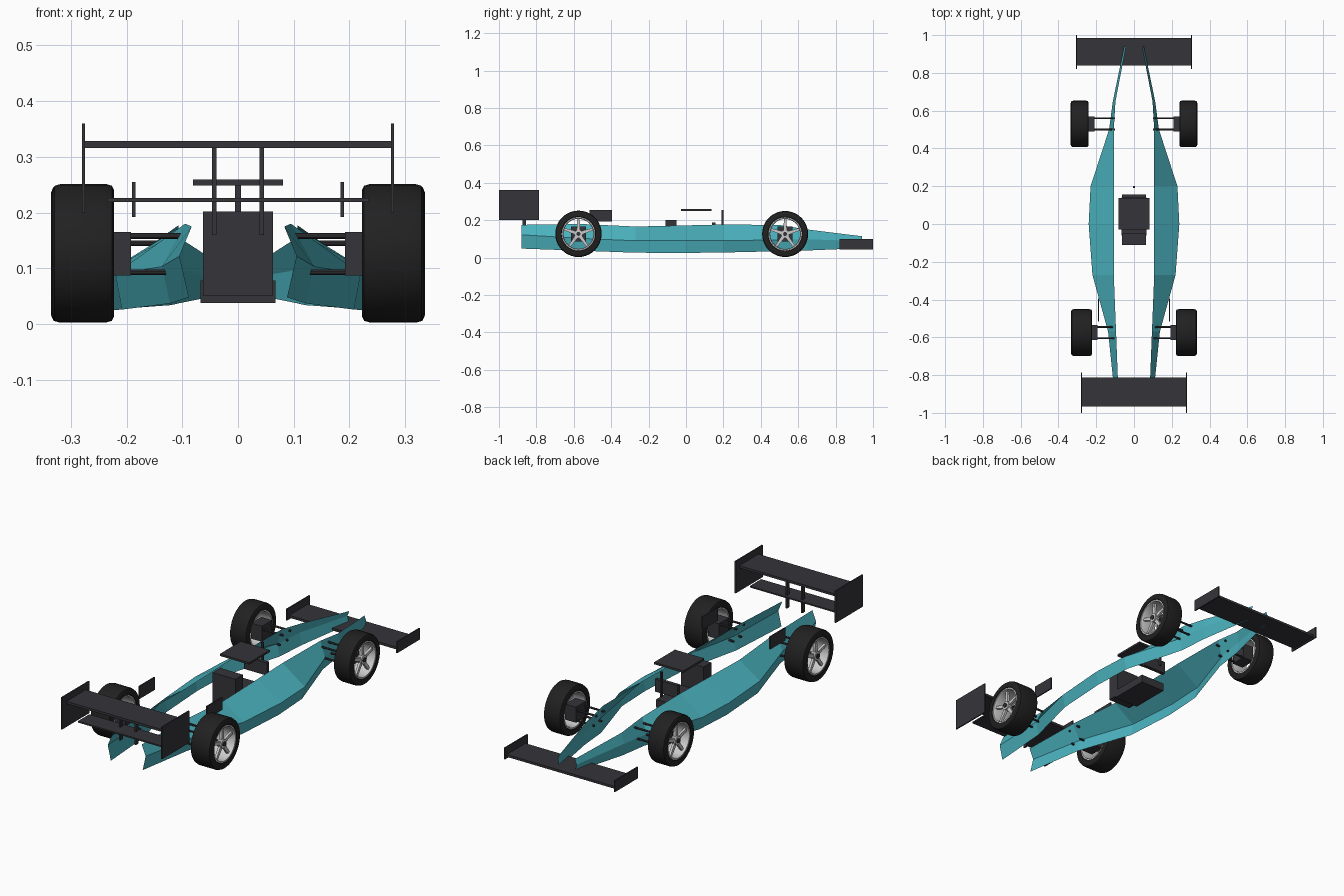
import bpy, bmesh, math
from mathutils import Vector

if "Cube" in bpy.data.objects:
    bpy.data.objects.remove(bpy.data.objects["Cube"])


def material(name, r, g, b):
    m = bpy.data.materials.new(name)
    m.diffuse_color = (r, g, b, 1)
    m.use_nodes = True
    m.node_tree.nodes["Principled BSDF"].inputs["Base Color"].default_value = m.diffuse_color
    return m


TEAL = material("teal", 0.07, 0.45, 0.52)
DARK = material("charcoal", 0.035, 0.035, 0.042)
RUBBER = material("rubber", 0.015, 0.015, 0.015)
METAL = material("metal", 0.6, 0.6, 0.62)


def finish(name, bm, mat, smooth=False):
    bmesh.ops.recalc_face_normals(bm, faces=bm.faces)
    me = bpy.data.meshes.new(name)
    bm.to_mesh(me)
    bm.free()
    me.materials.append(mat)
    ob = bpy.data.objects.new(name, me)
    bpy.context.collection.objects.link(ob)
    if smooth:
        bpy.ops.object.select_all(action='DESELECT')
        ob.select_set(True)
        bpy.context.view_layer.objects.active = ob
        bpy.ops.object.shade_smooth_by_angle(angle=math.radians(35))
    return ob


def box(name, x, y, z, mat=DARK):
    """Box from (min, max) ranges."""
    bm = bmesh.new()
    bmesh.ops.create_cube(bm, size=1)
    for v in bm.verts:
        for i, (a, b) in enumerate((x, y, z)):
            v.co[i] = a if v.co[i] < 0 else b
    return finish(name, bm, mat)


def rod(name, a, b, r, mat=DARK, segments=10):
    a, b = Vector(a), Vector(b)
    bm = bmesh.new()
    bmesh.ops.create_cone(bm, cap_ends=True, segments=segments,
                          radius1=r, radius2=r, depth=(b - a).length)
    bm.transform((b - a).to_track_quat('Z', 'Y').to_matrix().to_4x4())
    bmesh.ops.translate(bm, verts=bm.verts, vec=(a + b) / 2)
    return finish(name, bm, mat, True)


def lathe(name, profile, centre, mat, segments=40):
    """Spin a closed (x, radius) profile around the wheel axis."""
    bm = bmesh.new()
    rings = []
    for k in range(segments):
        t = 2 * math.pi * k / segments
        rings.append([bm.verts.new((centre[0] + x, centre[1] + r * math.cos(t),
                                    centre[2] + r * math.sin(t))) for x, r in profile])
    n = len(profile)
    for k in range(segments):
        p, q = rings[k], rings[(k + 1) % segments]
        for i in range(n):
            j = (i + 1) % n
            bm.faces.new((p[i], p[j], q[j], q[i]))
    return finish(name, bm, mat, True)


# Body side shells: y, then x/z of top edge, crease and bottom edge
STATIONS = [
    (-0.88, (.083, .175), (.105, .122), (.088, .048)),
    (-0.57, (.095, .180), (.137, .103), (.122, .037)),
    (-0.27, (.107, .166), (.220, .090), (.208, .026)),
    (0.00, (.107, .172), (.240, .090), (.225, .025)),
    (0.20, (.107, .177), (.230, .090), (.215, .027)),
    (0.50, (.107, .174), (.132, .095), (.120, .034)),
    (0.65, (.098, .150), (.112, .098), (.103, .038)),
    (0.94, (.042, .114), (.052, .088), (.042, .050)),
]
for s, side in ((1, "right"), (-1, "left")):
    bm = bmesh.new()
    rows = [[bm.verts.new((s * x, y, z)) for x, z in pts] for y, *pts in STATIONS]
    for p, q in zip(rows, rows[1:]):
        for i in range(2):
            bm.faces.new((p[i], p[i + 1], q[i + 1], q[i]))
    finish(f"body_shell_{side}", bm, TEAL)

# Wheels, uprights and suspension arms
# axle name, y, inner x, outer x, radius, upper arm z
AXLES = [("high_wing_end", -0.575, .222, .333, .124, .158),
         ("low_wing_end", 0.53, .240, .335, .123, .145)]
for axle, y, xi, xo, R, zu in AXLES:
    for s, side in ((1, "right"), (-1, "left")):
        tag = f"{axle}_{side}"
        c = (s * (xi + xo) / 2, y, R + 0.003)
        w = (xo - xi) / 2
        lathe(f"tyre_{tag}", [(-w, .092), (-w, R - .012), (-w + .004, R - .003), (-w + .014, R),
                              (w - .014, R), (w - .004, R - .003), (w, R - .012), (w, .092),
                              (w - .008, .086), (-w + .008, .086)], c, RUBBER)
        lathe(f"rim_{tag}", [(-w + .003, .091), (w - .003, .091), (w - .003, .083),
                             (w - .012, .080), (-w + .012, .080), (-w + .003, .083)], c, METAL)
        # spokes and hub near the outer face
        xf = c[0] + s * (w - .02)
        for k in range(5):
            t = math.pi / 2 + 2 * math.pi * k / 5
            d = Vector((0, math.cos(t), math.sin(t)))
            e = Vector((0, -math.sin(t), math.cos(t)))
            o = Vector((xf, c[1], c[2]))
            bm = bmesh.new()
            vs = [bm.verts.new(o + d * r + e * u * h + Vector((v, 0, 0)))
                  for r, h in ((.012, .010), (.084, .006))
                  for u, v in ((-1, -.006), (1, -.006), (1, .006), (-1, .006))]
            for f in ((0, 1, 2, 3), (4, 5, 6, 7), (0, 1, 5, 4), (1, 2, 6, 5),
                      (2, 3, 7, 6), (3, 0, 4, 7)):
                bm.faces.new([vs[i] for i in f])
            finish(f"spoke_{tag}_{k}", bm, METAL)
        rod(f"hub_{tag}", (xf - s * .012, y, c[2]), (xf + s * .012, y, c[2]), .022, METAL, 20)
        rod(f"hub_nut_{tag}", (s * xi, y, c[2]), (xf + s * .017, y, c[2]), .011)
        xs = sorted((s * (xi - .03), s * (xi + .03)))
        box(f"upright_{tag}", xs, (y - .04, y + .04), (.087, .165))
        for dy in (-.03, .03):
            for z, x_in in ((zu, .10), (.093, .115)):
                rod(f"arm_{tag}", (s * x_in, y + dy, z), (s * (xi - .02), y + dy, z), .005)

# High wing
box("high_wing_plane", (-.277, .277), (-.965, -.813), (.316, .328))
box("high_wing_lower_plane", (-.235, .235), (-.93, -.84), (.219, .226))
# Low wing
box("low_wing_plane", (-.305, .305), (.838, .985), (.050, .062))
for s, side in ((1, "right"), (-1, "left")):
    def plate(name, x, t, y, z):
        box(f"{name}_{side}", sorted((s * x - t, s * x + t)), y, z)
    plate("high_wing_endplate", .277, .003, (-1, -.785), (.20, .36))
    plate("high_wing_strut", .043, .004, (-.875, -.855), (.16, .328))
    plate("low_wing_endplate", .305, .003, (.82, 1), (.043, .10))
    plate("side_fin", .187, .003, (-.515, -.395), (.192, .255))

# Cockpit: seat, steering wheel, overhead plate with post
box("seat_base", (-.067, .067), (-.06, .14), (.038, .078))
box("seat_back", (-.063, .063), (-.11, -.05), (.05, .202))
box("steering_wheel", (-.063, .063), (.139, .157), (.125, .188))
box("overhead_plate", (-.081, .081), (-.028, .137), (.249, .259))
box("overhead_post", (-.005, .005), (.19, .20), (.13, .255))
